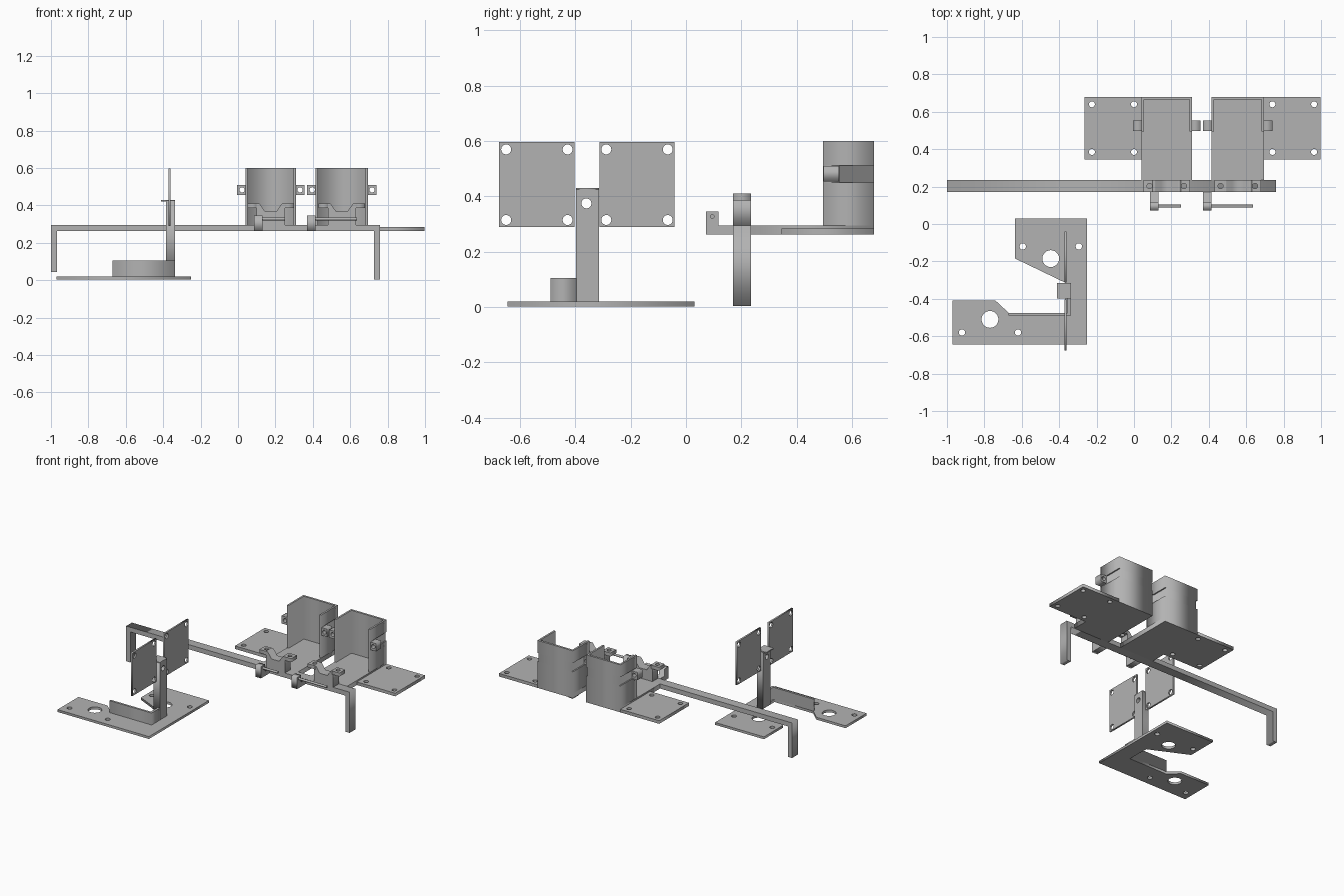
import bpy, bmesh, math
from mathutils import Vector

if "Cube" in bpy.data.objects:
    bpy.data.objects.remove(bpy.data.objects["Cube"])

grey = bpy.data.materials.new("plain grey")
grey.diffuse_color = (0.45, 0.45, 0.45, 1)
grey.use_nodes = True
grey.node_tree.nodes["Principled BSDF"].inputs["Base Color"].default_value = grey.diffuse_color


def circle(u, v, r, n=28):
    return [(u + r * math.cos(2 * math.pi * i / n), v + r * math.sin(2 * math.pi * i / n)) for i in range(n)]


def rect(u0, u1, v0, v1):
    return [(u0, v0), (u1, v0), (u1, v1), (u0, v1)]


def prism(name, outline, lo, hi, axis="z", holes=()):
    """Extrude an outline with round holes (u, v, r) along an axis."""
    cu = bpy.data.curves.new(name, "CURVE")
    cu.dimensions = "2D"
    cu.fill_mode = "BOTH"
    cu.extrude = (hi - lo) / 2
    for loop in [outline] + [circle(*h) for h in holes]:
        sp = cu.splines.new("POLY")
        sp.points.add(len(loop) - 1)
        for p, (u, v) in zip(sp.points, loop):
            p.co = (u, v, 0, 1)
        sp.use_cyclic_u = True
    tmp = bpy.data.objects.new(name + "_tmp", cu)
    bpy.context.collection.objects.link(tmp)
    dg = bpy.context.evaluated_depsgraph_get()
    me = bpy.data.meshes.new_from_object(tmp.evaluated_get(dg))
    bpy.data.objects.remove(tmp)
    bm = bmesh.new()
    bm.from_mesh(me)
    bmesh.ops.remove_doubles(bm, verts=bm.verts, dist=1e-5)
    mid = (lo + hi) / 2
    for v in bm.verts:
        a, b, c = v.co.x, v.co.y, v.co.z + mid
        v.co = Vector({"z": (a, b, c), "y": (a, c, b), "x": (c, a, b)}[axis])
    bmesh.ops.recalc_face_normals(bm, faces=bm.faces)
    bm.to_mesh(me)
    bm.free()
    me.materials.clear()
    me.materials.append(grey)
    ob = bpy.data.objects.new(name, me)
    bpy.context.collection.objects.link(ob)
    return ob


def box(name, x0, x1, y0, y1, z0, z1):
    return prism(name, rect(x0, x1, y0, y1), z0, z1)


# Long crossbar with a short left leg and a long right leg
prism("crossbar", [(-1, .045), (-.967, .045), (-.967, .262), (.727, .262), (.727, .005),
                   (.76, .005), (.76, .295), (-1, .295)], .17, .235, "y")

# U-shaped base plate with mounting holes
prism("base_plate", [(-.635, .03), (-.25, .03), (-.25, -.645), (-.97, -.645), (-.97, -.41),
                     (-.74, -.41), (-.67, -.475), (-.365, -.475), (-.365, -.315), (-.635, -.185)],
      .003, .02, holes=[(-.445, -.185, .045), (-.77, -.51, .045), (-.595, -.12, .017),
                        (-.295, -.12, .017), (-.92, -.58, .017), (-.62, -.58, .017)])

# Low L-shaped wall and the upright post with its cap
prism("base_wall", [(-.67, -.49), (-.337, -.49), (-.337, -.395), (-.355, -.395),
                    (-.355, -.475), (-.67, -.475)], .02, .105)
prism("post", rect(-.398, -.315, .02, .425), -.385, -.337, "x", [(-.36, .375, .018)])
box("post_cap", -.412, -.337, -.398, -.315, .422, .43)

# Two thin upright panels with corner holes
for side, y0 in (("front", -.675), ("back", -.313)):
    prism(side + "_panel", rect(y0, y0 + .272, .29, .597), -.372, -.36, "x",
          [(y0 + u, v, .018) for u in (.025, .247) for v in (.315, .57)])


def station(tag, x0, x1, px0, px1, hole_x, arm_x, rod_end):
    """Carrier plate, holder, clamp and front pin arm."""
    # Thick floor and thinner side plate
    box(tag + "_floor", x0, x1, .235, .68, .262, .295)
    prism(tag + "_side_plate", rect(px0, px1, .345, .68), .262, .284,
          holes=[(x, y, .016) for x in hole_x for y in (.385, .64)])

    # Open-fronted holder with a recessed band behind the ears
    def section(d):
        t = .013
        return [(x0, .495), (x0 + t, .495), (x0 + t, .665), (x1 - t, .665), (x1 - t, .495),
                (x1, .495), (x1, .555), (x1 - d, .555), (x1 - d, .68),
                (x0 + d, .68), (x0 + d, .555), (x0, .555)]
    full = [p for i, p in enumerate(section(0)) if i not in (6, 7, 10, 11)]
    prism(tag + "_holder_lower", full, .295, .45)
    prism(tag + "_holder_band", section(.009), .45, .512)
    prism(tag + "_holder_upper", full, .512, .60)

    # Drilled ears on both sides of the holder
    for side, a, b, h in (("left", x0 - .045, x0 + .01, x0 - .018),
                          ("right", x1 - .01, x1 + .045, x1 + .022)):
        prism(f"{tag}_{side}_ear", rect(a, b, .455, .51), .497, .553, "y", [(h, .483, .014)])

    # Notched clamp with two drilled lugs on the crossbar
    c = (x0 + x1) / 2
    prism(tag + "_clamp", [(c - .075, .29), (c + .075, .29), (c + .075, .41), (c + .06, .41),
                           (c + .03, .367), (c - .03, .367), (c - .06, .41), (c - .075, .41)],
          .17, .235, "y")
    for side, s in (("left", -1), ("right", 1)):
        a, b = sorted((c + s * .065, c + s * .125))
        prism(f"{tag}_{side}_lug", rect(a, b, .17, .235), .385, .41,
              holes=[(c + s * .092, .203, .014)])

    # Stepped arm holding a thin pin
    prism(tag + "_pin_arm", [(.073, .262), (.17, .262), (.17, .295), (.118, .295),
                             (.118, .345), (.073, .345)], arm_x, arm_x + .045, "x")
    prism(tag + "_pin", circle(.095, .328, .008, 16), arm_x + .04, rod_end, "x")


station("left", .04, .31, -.265, .04, (-.225, 0), .085, .25)
station("right", .415, .695, .695, .997, (.74, .963), .37, .635)
